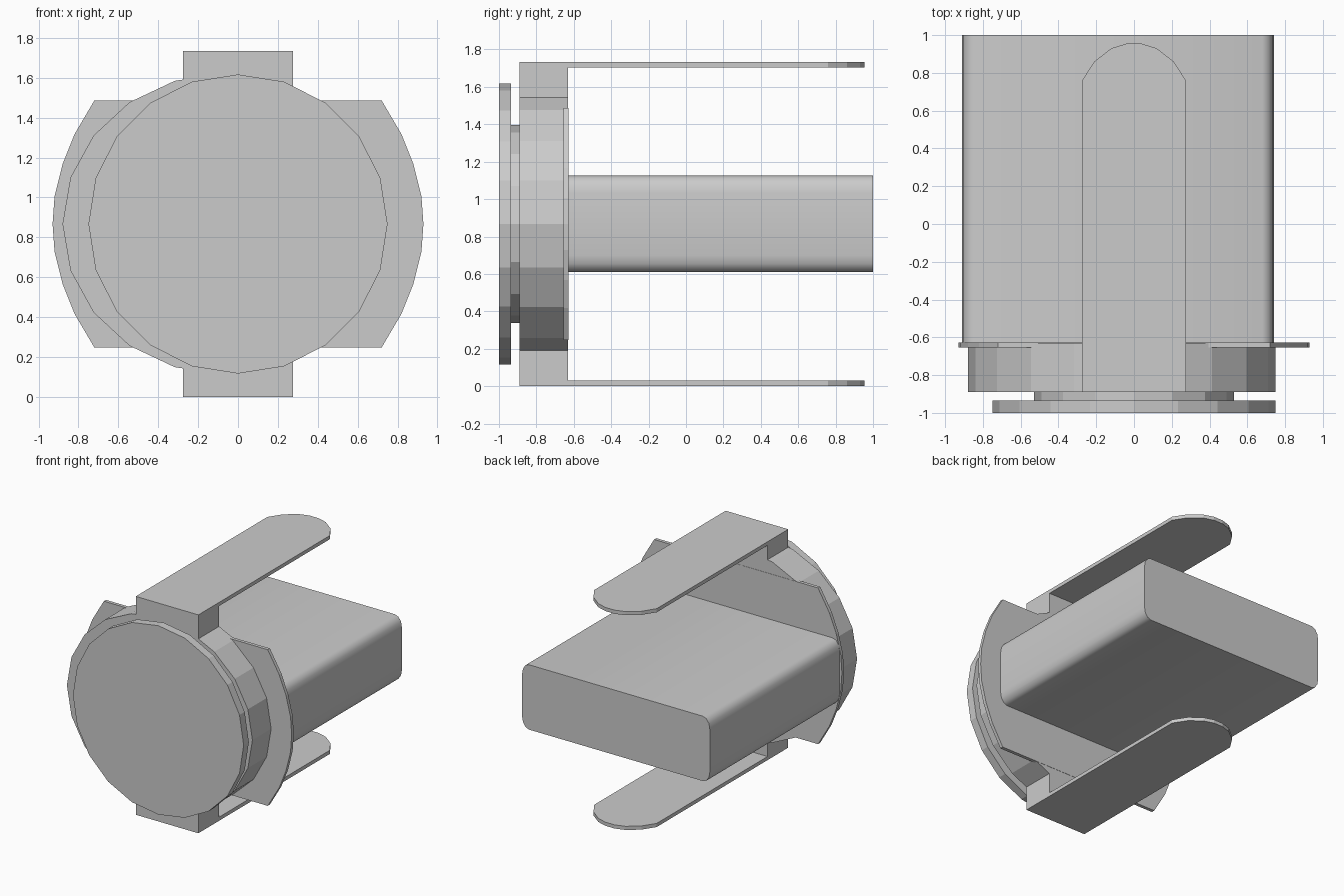
import bpy, bmesh, math

if "Cube" in bpy.data.objects:
    bpy.data.objects.remove(bpy.data.objects["Cube"])

ZC = 0.867  # height of the common axis


def finish(name, bm, angle=None):
    bmesh.ops.recalc_face_normals(bm, faces=bm.faces)
    mesh = bpy.data.meshes.new(name)
    bm.to_mesh(mesh)
    bm.free()
    ob = bpy.data.objects.new(name, mesh)
    bpy.context.collection.objects.link(ob)
    if angle:
        bpy.ops.object.select_all(action='DESELECT')
        ob.select_set(True)
        bpy.context.view_layer.objects.active = ob
        bpy.ops.object.shade_smooth_by_angle(angle=math.radians(angle))
    return ob


def prism(name, pts, axis, a, b, angle=None):
    """Extrude a 2D outline from a to b; axis 'y' takes (x, z), axis 'z' takes (x, y)."""
    bm = bmesh.new()

    def place(p, t):
        return (p[0], t, p[1]) if axis == 'y' else (p[0], p[1], t)
    low = [bm.verts.new(place(p, a)) for p in pts]
    high = [bm.verts.new(place(p, b)) for p in pts]
    bm.faces.new(low)
    bm.faces.new(high)
    n = len(pts)
    for i in range(n):
        j = (i + 1) % n
        bm.faces.new((low[i], low[j], high[j], high[i]))
    return finish(name, bm, angle)


def ellipse(rx, rz, n, cx=0.0):
    return [(cx + rx * math.cos(2 * math.pi * i / n),
             ZC + rz * math.sin(2 * math.pi * i / n)) for i in range(n)]


def rounded_rect(x0, x1, z0, z1, rx, rz, seg):
    pts = []
    corners = ((x1 - rx, z1 - rz), (x0 + rx, z1 - rz), (x0 + rx, z0 + rz), (x1 - rx, z0 + rz))
    for k, (cx, cz) in enumerate(corners):
        for s in range(seg + 1):
            t = math.pi / 2 * (k + s / seg)
            pts.append((cx + rx * math.cos(t), cz + rz * math.sin(t)))
    return pts


# Front disc, recessed neck and offset oval body
prism("front_disc", ellipse(0.75, 0.75, 20), 'y', -1.0, -0.935)
prism("neck", ellipse(0.53, 0.53, 16), 'y', -0.94, -0.885)
prism("body", ellipse(0.815, 0.755, 20, -0.065), 'y', -0.89, -0.63)

# Thin flange: circle cut flat at top and bottom
side = [(0.72, 0.62), (0.82, 0.45), (0.88, 0.30), (0.92, 0.14), (0.93, 0.0)]
right = side + [(x, -z) for x, z in reversed(side[:-1])]
outline = right + [(-x, z) for x, z in reversed(right)]
prism("flange", [(x, ZC + z) for x, z in outline], 'y', -0.655, -0.628)

# Rectangular plug with softened long edges
prism("plug", rounded_rect(-0.91, 0.74, 0.61, 1.125, 0.06, 0.09, 3),
      'y', -0.64, 1.0, 40)

# Clip blocks and round-ended arms, top and bottom
half = [(0.275, -0.64), (0.275, 0.76), (0.21, 0.86), (0.12, 0.93), (0.04, 0.955)]
arm = half + [(-x, y) for x, y in reversed(half)]
block = [(0.275, -0.89), (0.275, -0.63), (-0.275, -0.63), (-0.275, -0.89)]
for label, s in (("top", 1), ("bottom", -1)):
    prism(label + "_clip_block", block, 'z', ZC + s * 0.867, ZC + s * 0.62)
    prism(label + "_clip_arm", arm, 'z', ZC + s * 0.867, ZC + s * 0.838)
